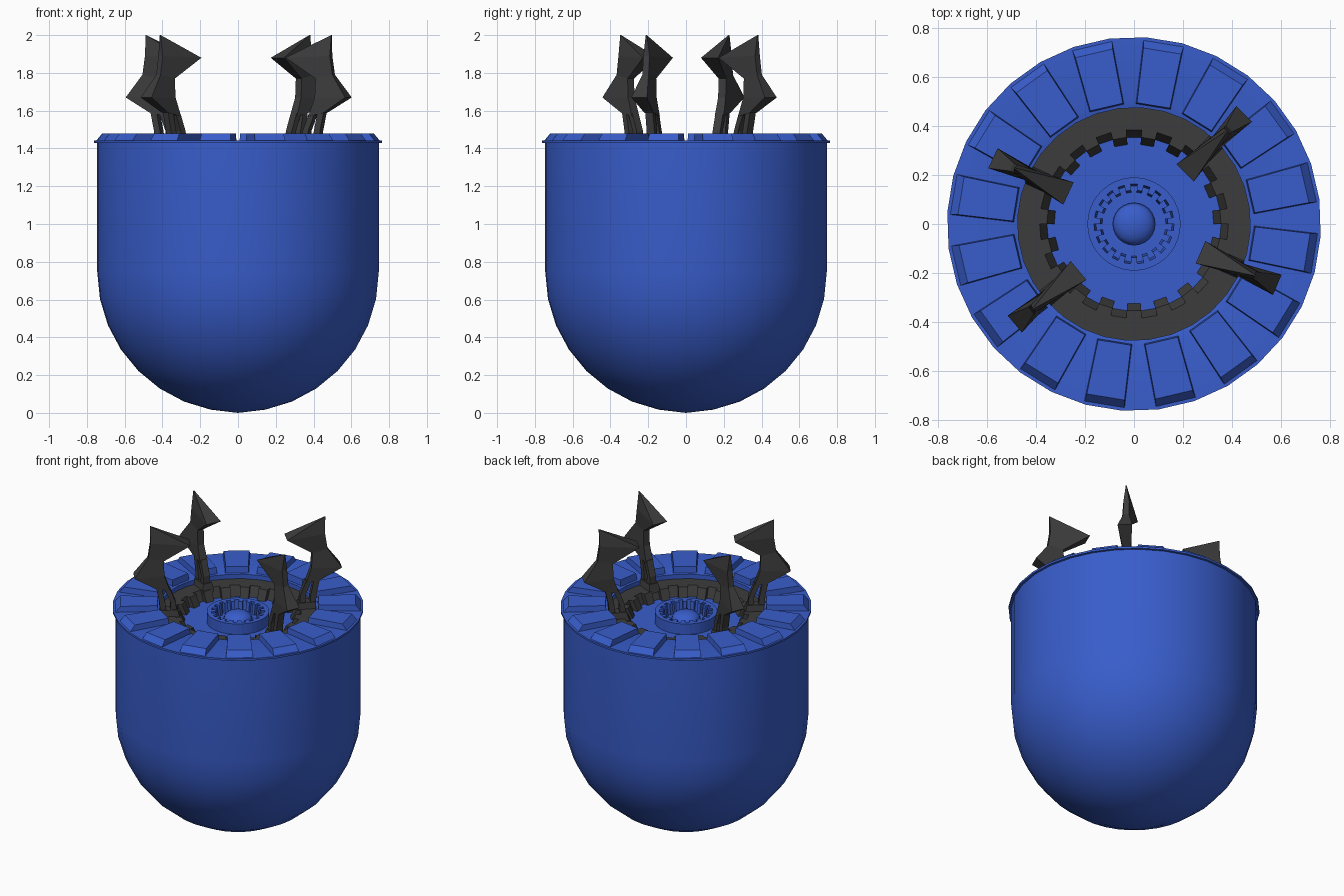
import bpy, bmesh
from math import sin, cos, pi, radians

if "Cube" in bpy.data.objects:
    bpy.data.objects.remove(bpy.data.objects["Cube"])

def material(name, rgb):
    m = bpy.data.materials.new(name)
    m.diffuse_color = (*rgb, 1)
    m.use_nodes = True
    m.node_tree.nodes["Principled BSDF"].inputs["Base Color"].default_value = m.diffuse_color
    return m

BLUE = material("blue_paint", (0.04, 0.11, 0.6))
DARK = material("dark_metal", (0.045, 0.045, 0.045))

def finish(bm, name, mat, smooth=None):
    bmesh.ops.remove_doubles(bm, verts=bm.verts, dist=1e-5)
    bmesh.ops.recalc_face_normals(bm, faces=bm.faces)
    me = bpy.data.meshes.new(name)
    bm.to_mesh(me)
    bm.free()
    me.materials.append(mat)
    ob = bpy.data.objects.new(name, me)
    bpy.context.collection.objects.link(ob)
    if smooth:
        bpy.ops.object.select_all(action='DESELECT')
        ob.select_set(True)
        bpy.context.view_layer.objects.active = ob
        bpy.ops.object.shade_smooth_by_angle(angle=radians(smooth))
    return ob

def lathe(name, profile, mat, sides=32, turn=0.0):
    """Revolve (radius, z) points around the z axis."""
    bm = bmesh.new()
    vs = [bm.verts.new((r * cos(turn), r * sin(turn), z)) for r, z in profile]
    es = [bm.edges.new(p) for p in zip(vs, vs[1:])]
    bmesh.ops.spin(bm, geom=vs + es, cent=(0, 0, 0), axis=(0, 0, 1),
                   angle=2 * pi, steps=sides, use_merge=True)
    return finish(bm, name, mat, 30)

def loft(bm, sections, angle):
    """Skin (r_in, z_in, half_in, r_out, z_out, half_out) sections, turned to angle."""
    c, s = cos(angle), sin(angle)
    rings = []
    for ri, zi, wi, ro, zo, wo in sections:
        pts = [(ri, -wi, zi), (ro, -wo, zo), (ro, wo, zo), (ri, wi, zi)]
        rings.append([bm.verts.new((x * c - y * s, x * s + y * c, z)) for x, y, z in pts])
    bm.faces.new(rings[0])
    bm.faces.new(rings[-1])
    for a, b in zip(rings, rings[1:]):
        for i in range(4):
            j = (i + 1) % 4
            bm.faces.new((a[i], a[j], b[j], b[i]))

def toothed_ring(name, mat, outer, notch, tooth, slope, z0, z1, count, start):
    """Ring with square teeth pointing inward and a sloped inner wall."""
    bm = bmesh.new()
    cols = []
    step = 2 * pi / count
    for k in range(count):
        for off, r in ((-.25, tooth), (.25, tooth), (.25, notch), (.75, notch)):
            a = start + (k + off) * step
            cols.append([bm.verts.new((q * cos(a), q * sin(a), z)) for q, z in
                         ((outer, z0), (outer, z1), (r + slope, z1), (r, z0))])
    n = len(cols)
    for i in range(n):
        a, b = cols[i], cols[(i + 1) % n]
        radial = i % 2 == 1            # tooth flank: outer points coincide
        for j in range(3):
            if radial and j == 0:
                continue
            if radial and j == 1:
                bm.faces.new((a[1], a[2], b[2]))
            else:
                bm.faces.new((a[j], a[j + 1], b[j + 1], b[j]))
    return finish(bm, name, mat)

# Round-bottomed body with thin rim, flat deck and recessed floor
R = 0.747
hemi = [(R * sin(i * pi / 32 * 2), 0.75 - 0.747 * cos(i * pi / 32 * 2)) for i in range(9)]
hemi[0] = (0, 0.0)
lathe("body", hemi + [(R, 1.43), (0.763, 1.43), (0.763, 1.443), (0.51, 1.443),
                      (0.475, 1.435), (0.475, 1.34), (0, 1.34)],
      BLUE, turn=radians(7.55))

# Raised blocks round the deck, chamfered on the outside
bm = bmesh.new()
for k in range(16):
    loft(bm, [(0.485, 1.435, 0.072, 0.752, 1.435, 0.084),
              (0.49, 1.48, 0.068, 0.715, 1.48, 0.078)],
         radians(80.7 + 22.5 * k))
finish(bm, "deck_blocks", BLUE)

# Dark toothed ring inside the opening
toothed_ring("dark_toothed_ring", DARK, 0.478, 0.355, 0.325, 0.03, 1.34, 1.405, 19, -pi / 2)

# Central hub: toothed collar and dome
toothed_ring("hub_collar", BLUE, 0.19, 0.155, 0.13, 0.008, 1.34, 1.41, 19, -pi / 2)
lathe("hub_dome", [(0.088, 1.34), (0.088, 1.365)] +
      [(0.085 * cos(i * pi / 12), 1.365 + 0.045 * sin(i * pi / 12)) for i in range(6)] +
      [(0, 1.41)], BLUE, sides=24)

# Four jagged claws standing on the dark ring
HEAD = [(0.415, 1.57, 0.026, 0.505, 1.59, 0.026),
        (0.45, 1.67, 0.022, 0.635, 1.67, 0.045),
        (0.455, 1.77, 0.022, 0.55, 1.79, 0.018),
        (0.295, 1.88, 0.050, 0.535, 1.89, 0.018),
        (0.53, 1.997, 0.003, 0.538, 2.0, 0.003)]
INNER_LEG = [(0.375, 1.39, 0.026, 0.415, 1.39, 0.026),
             (0.38, 1.49, 0.022, 0.412, 1.49, 0.022),
             (0.416, 1.585, 0.022, 0.45, 1.585, 0.022)]
OUTER_LEG = [(0.435, 1.39, 0.026, 0.475, 1.39, 0.026),
             (0.445, 1.49, 0.022, 0.48, 1.49, 0.022),
             (0.468, 1.60, 0.022, 0.503, 1.60, 0.022)]
FOOT = [(0.355, 1.39, 0.04, 0.475, 1.39, 0.04),
        (0.37, 1.445, 0.03, 0.475, 1.445, 0.03)]
for n, deg in enumerate((45, 155, 220, -23), 1):
    bm = bmesh.new()
    for part in (HEAD, INNER_LEG, OUTER_LEG, FOOT):
        loft(bm, part, radians(deg))
    finish(bm, f"claw_{n}", DARK)
